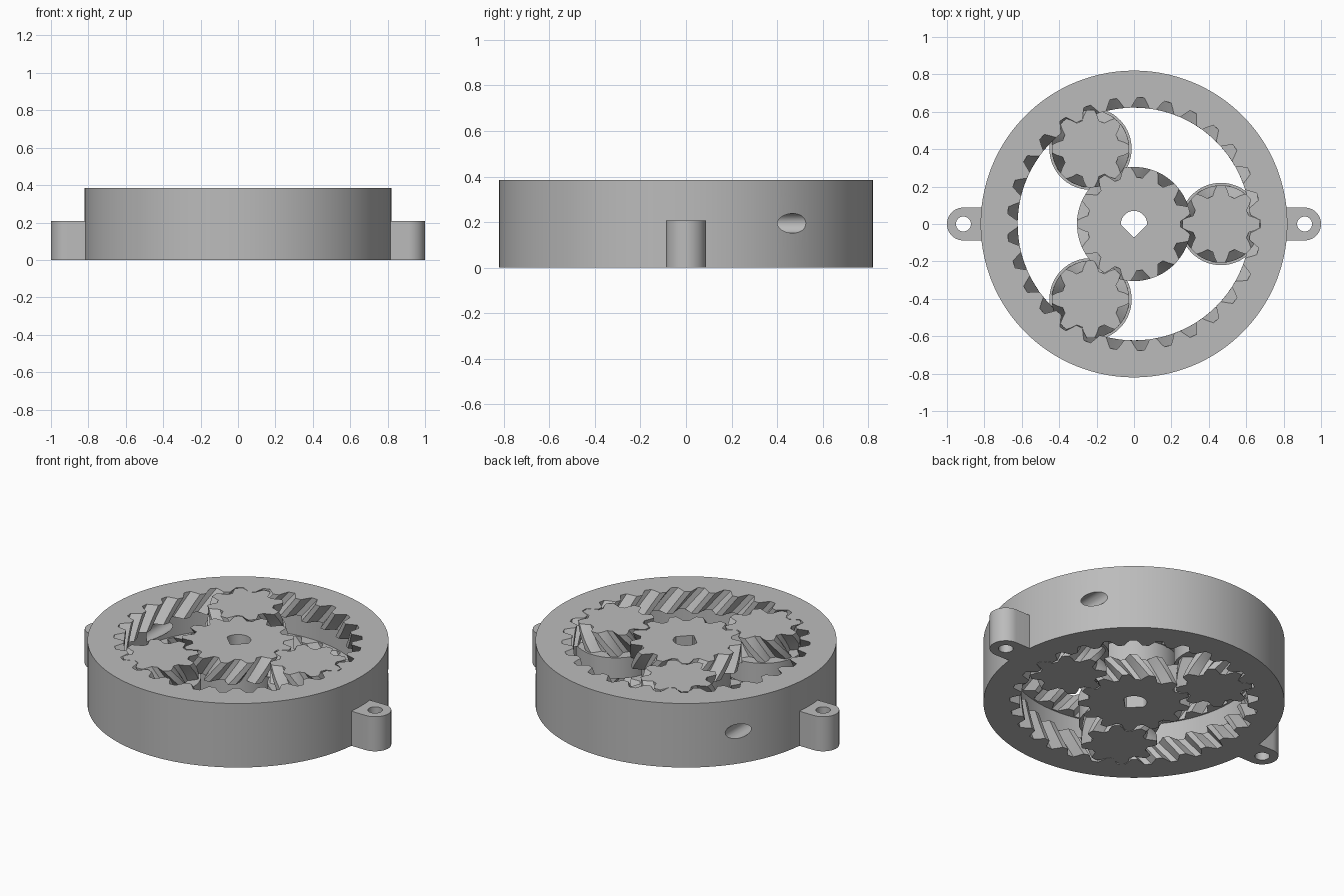
import bpy, bmesh
from math import pi, sin, cos, radians

cube = bpy.data.objects.get("Cube")
if cube:
    bpy.data.objects.remove(cube)

HEIGHT, LOW, HIGH = 0.385, 0.13, 0.255
SUN_TEETH, PLANET_TEETH = 13, 8
RING_TEETH = SUN_TEETH + 2 * PLANET_TEETH
ORBIT = 0.465
SUN_TWIST = radians(20)

grey = bpy.data.materials.new("plain grey")
grey.use_nodes = True
grey.diffuse_color = (0.5, 0.5, 0.5, 1)
grey.node_tree.nodes["Principled BSDF"].inputs["Base Color"].default_value = (0.5, 0.5, 0.5, 1)


def polar(radius, angles):
    return [(radius * cos(a), radius * sin(a)) for a in angles]


def stack(name, loops, closed, location=(0, 0, 0), turn=0):
    """Skin equal-length loops (z, points); closed joins last loop to first."""
    bm = bmesh.new()
    rows = [[bm.verts.new((x, y, z)) for x, y in pts] for z, pts in loops]
    pairs = list(zip(rows, rows[1:]))
    if closed:
        pairs.append((rows[-1], rows[0]))
    else:
        bm.faces.new(rows[-1])
        bm.faces.new(rows[0][::-1])
    for a, b in pairs:
        for i in range(len(a)):
            j = (i + 1) % len(a)
            bm.faces.new((a[i], a[j], b[j], b[i]))
    bmesh.ops.recalc_face_normals(bm, faces=bm.faces)
    mesh = bpy.data.meshes.new(name)
    bm.to_mesh(mesh)
    bm.free()
    mesh.materials.append(grey)
    obj = bpy.data.objects.new(name, mesh)
    bpy.context.collection.objects.link(obj)
    obj.location = location
    obj.rotation_euler.z = turn
    return obj


def smooth(obj):
    bpy.ops.object.select_all(action="DESELECT")
    obj.select_set(True)
    bpy.context.view_layer.objects.active = obj
    bpy.ops.object.shade_smooth_by_angle(angle=radians(20))


# Tooth outline: fraction of a pitch and fraction of the tooth depth
TOOTH = [(0, 1), (.13, 1), (.25, .5), (.37, 0), (.5, 0), (.63, 0), (.75, .5), (.87, 1)]


def gear_angles(teeth, phase):
    return [(t + f + phase) * 2 * pi / teeth for t in range(teeth) for f, _ in TOOTH]


def gear_loops(teeth, root, tip, band, twist, phase):
    """Herringbone teeth above and below a plain rolling band."""
    base = gear_angles(teeth, phase)
    depth = [d for _, d in TOOTH] * teeth

    def toothed(z, amount):
        return z, [polar(root + (tip - root) * d, [a + twist * amount])[0]
                   for a, d in zip(base, depth)]

    steps = 4
    lower = [toothed(LOW * s / steps, s / steps) for s in range(steps + 1)]
    upper = [toothed(HIGH + (HEIGHT - HIGH) * s / steps, 1 - s / steps)
             for s in range(steps + 1)]
    circle = polar(band, [a + twist for a in base])
    return lower + [(LOW, circle), (HIGH, circle)] + upper


# Sun gear with a keyed shaft hole
def keyed(a):
    r = 0.07
    for side in (-0.75, -0.25):
        c = cos(a - side * pi)
        if c > 0.5:
            r = min(r, 0.052 / c)
    return r


hole = [polar(keyed(a), [a])[0] for a in gear_angles(SUN_TEETH, 0.5)]
sun = gear_loops(SUN_TEETH, 0.25, 0.305, 0.243, -SUN_TWIST, 0.5)
smooth(stack("sun_gear", sun + [(HEIGHT, hole), (0, hole)], True))

# Planet gears
planet = gear_loops(PLANET_TEETH, 0.155, 0.207, 0.22,
                    SUN_TWIST * SUN_TEETH / PLANET_TEETH, 0)
for k in range(3):
    a = k * 2 * pi / 3
    smooth(stack(f"planet_gear_{k + 1}", planet, False,
                 (ORBIT * cos(a), ORBIT * sin(a), 0),
                 a * (1 + SUN_TEETH / PLANET_TEETH)))

# Ring gear housing
inner = gear_loops(RING_TEETH, 0.622, 0.677, 0.687,
                   SUN_TWIST * SUN_TEETH / RING_TEETH, 0)
rim = polar(0.82, gear_angles(RING_TEETH, 0))
ring = stack("ring_gear", inner + [(HEIGHT, rim), (0, rim)], True)

# Side bores opening into the groove from the back
for side in (-1, 1):
    bpy.ops.mesh.primitive_cylinder_add(vertices=32, radius=0.043, depth=0.9,
                                        location=(side * 0.672, 0.55, 0.195),
                                        rotation=(pi / 2, 0, 0))
    cutter = bpy.context.object
    cutter.name = "bore_cutter"
    cut = ring.modifiers.new("bore", "BOOLEAN")
    cut.operation = "DIFFERENCE"
    cut.solver = "EXACT"
    cut.object = cutter
    bpy.context.view_layer.objects.active = ring
    bpy.ops.object.modifier_apply(modifier=cut.name)
    bpy.data.objects.remove(cutter)
smooth(ring)

# Mounting ears
turns = [i * pi / 24 for i in range(48)]
outline = [(x if x > -0.001 else -0.105, y) for x, y in polar(0.088, turns)]
eye = polar(0.04, turns)
ear = [(0, outline), (0.208, outline), (0.208, eye), (0, eye)]
for name, x, turn in (("left_ear", 0.912, 0), ("right_ear", -0.912, pi)):
    smooth(stack(name, ear, True, (x, 0, 0), turn))
